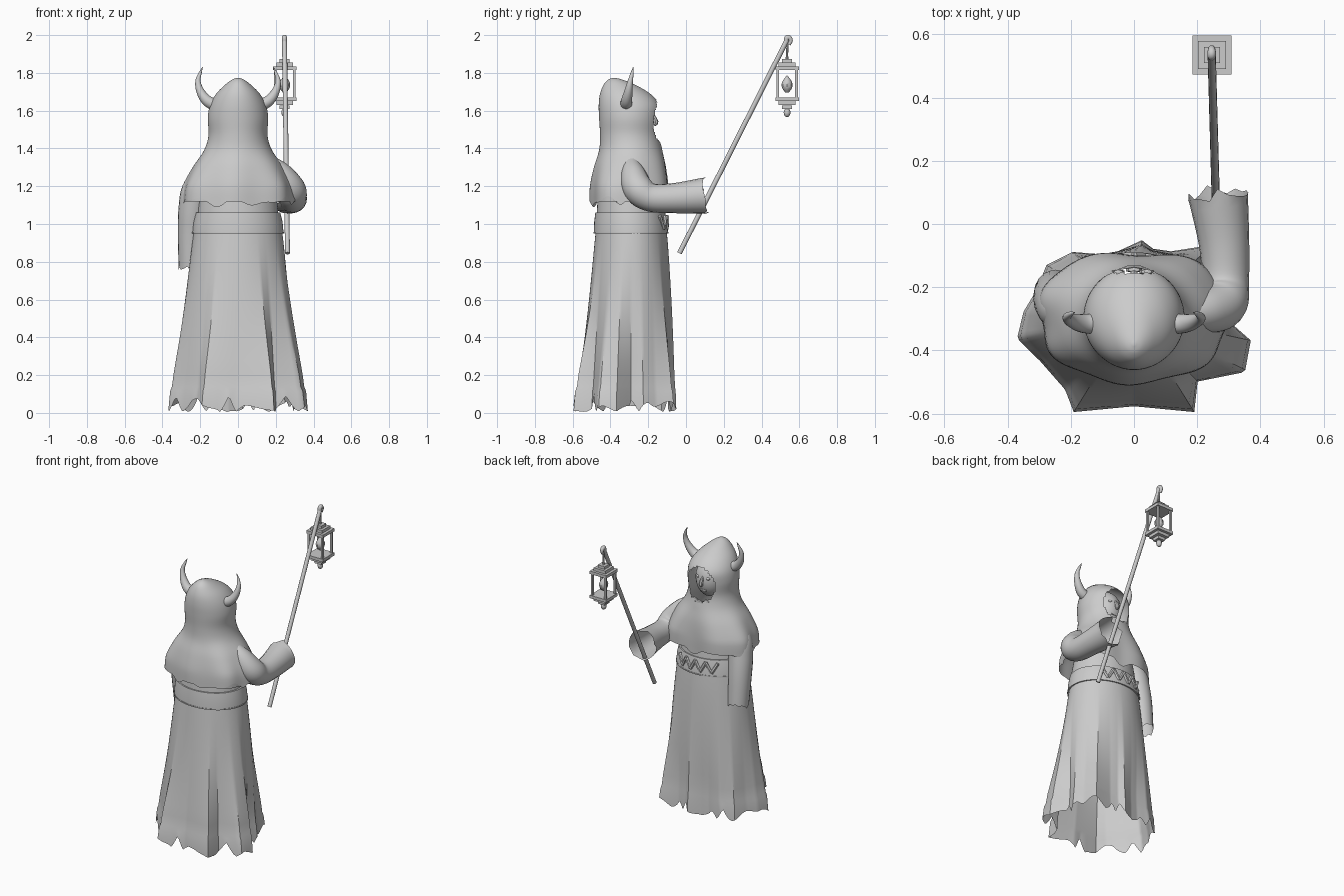
import bpy, bmesh, math, random
from mathutils import Vector, Matrix

random.seed(4)
if "Cube" in bpy.data.objects:
    bpy.data.objects.remove(bpy.data.objects["Cube"])

stone = bpy.data.materials.new("plain grey")
stone.use_nodes = True
GREY = (0.6, 0.6, 0.6, 1)
stone.diffuse_color = GREY
stone.node_tree.nodes["Principled BSDF"].inputs["Base Color"].default_value = GREY
CY = -0.29  # body axis in y


def finish(name, bm, angle=40):
    bmesh.ops.recalc_face_normals(bm, faces=bm.faces)
    me = bpy.data.meshes.new(name)
    bm.to_mesh(me)
    bm.free()
    me.materials.append(stone)
    ob = bpy.data.objects.new(name, me)
    bpy.context.collection.objects.link(ob)
    bpy.ops.object.select_all(action='DESELECT')
    ob.select_set(True)
    bpy.context.view_layer.objects.active = ob
    bpy.ops.object.shade_smooth_by_angle(angle=math.radians(angle))
    return ob


def smooth_rows(rows, steps):
    """Catmull-Rom interpolation of equal-length tuples."""
    out = []
    for i in range(len(rows) - 1):
        p = [Vector(rows[min(max(i + k, 0), len(rows) - 1)]) for k in (-1, 0, 1, 2)]
        for s in range(steps):
            t = s / steps
            out.append(p[1] + 0.5 * t * (p[2] - p[0] + t * (2 * p[0] - 5 * p[1] + 4 * p[2] - p[3]
                       + t * (3 * (p[1] - p[2]) + p[3] - p[0]))))
    return out + [Vector(rows[-1])]


def loft(rings, caps=(False, False)):
    bm = bmesh.new()
    vs = [[bm.verts.new(p) for p in ring] for ring in rings]
    n = len(vs[0])
    for a, b in zip(vs, vs[1:]):
        for i in range(n):
            bm.faces.new((a[i], a[(i + 1) % n], b[(i + 1) % n], b[i]))
    for cap, ring in zip(caps, (vs[0], vs[-1])):
        if cap:
            bm.faces.new(ring)
    return bm


def sweep(name, rows, n=16, steps=6, caps=(True, True), jag=0.0):
    """Round tube along (x, y, z, radius) rows, with an optional ragged end."""
    pts = smooth_rows(rows, steps)
    rings = []
    for i, p in enumerate(pts):
        tan = (pts[min(i + 1, len(pts) - 1)] - pts[max(i - 1, 0)]).to_3d().normalized()
        side = tan.cross(Vector((0.3, 0.2, 1)) if abs(tan.z) < 0.8 else Vector((0, 1, 0))).normalized()
        if i and side.dot(prev) < 0.9:
            side = (prev - tan * prev.dot(tan)).normalized()
        prev, up = side, tan.cross(side)
        ring = []
        for k in range(n):
            a = math.tau * k / n
            q = p.to_3d() + p[3] * (math.cos(a) * side + math.sin(a) * up)
            if i == len(pts) - 1:
                q += tan * random.uniform(-jag, jag)
            ring.append(q)
        rings.append(ring)
    return finish(name, loft(rings, caps))


def box(name, centre, size):
    bm = bmesh.new()
    bmesh.ops.create_cube(bm, size=1, matrix=Matrix.Translation(centre) @ Matrix.Diagonal((*size, 1)))
    return finish(name, bm, 20)


def ball(name, centre, size, u=20, v=12):
    bm = bmesh.new()
    bmesh.ops.create_uvsphere(bm, u_segments=u, v_segments=v, radius=1,
                              matrix=Matrix.Translation(centre) @ Matrix.Diagonal((*size, 1)))
    return finish(name, bm)


# Robe: round at the waist, opening into flat panels with sharp folds
folds = [(0, .28), (12, .31), (26, .30), (42, .335), (60, .235), (74, .22), (84, .24), (104, .21), (118, .22),
         (134, .28), (150, .32), (166, .32), (178, .35), (191, .377), (206, .33), (227, .32), (238, .36),
         (270, .287), (302, .36), (314, .29), (333, .394), (348, .378), (360, .28)]


def fold_radius(deg):
    """Distance from the axis to the straight panel between two fold edges."""
    for (a, r), (b, s) in zip(folds, folds[1:]):
        if a <= deg <= b:
            a, b, d = map(math.radians, (a, b, deg))
            return math.sin(b - a) / (math.sin(b - d) / r + math.sin(d - a) / s)


N = 180
rings = []
for j in range(15):
    t = j / 14
    ring = []
    for i in range(N):
        deg = 360 * i / N
        c, s = math.cos(math.radians(deg)), math.sin(math.radians(deg))
        waist = 1 / math.hypot(c / .232, s / .187)
        plain = 1 / math.hypot(c / .335, s / .26)
        low = plain + (fold_radius(deg) - plain) * min(1, 1.3 * t)
        r = waist + (low - waist) * t ** 0.9
        z = 0.97 * (1 - t)
        if j >= 13:
            tooth = abs((i * 0.07 + 0.35 * math.sin(i * 0.19)) % 1 - 0.5) * 2
            z = (0.005 + (0.06 + 0.025 * math.sin(i * 0.4)) * tooth) if j == 14 else 0.115
        ring.append((r * c, CY + r * s, z))
    rings.append(ring)
finish("robe", loft(rings), 30)


def oval(z, rx, back, front, n=72):
    return [(rx * math.cos(a), (front + back) / 2 + (front - back) / 2 * math.sin(a), z)
            for a in (math.tau * k / n for k in range(n))]


# Torso under the cape
finish("torso", loft([oval(.95, .22, -.475, -.11), oval(1.1, .21, -.47, -.12), oval(1.3, .17, -.45, -.14)]))

# Belt with thickness and rolled lower rim
finish("belt", loft([oval(.955, .215, -.47, -.11), oval(.955, .241, -.488, -.095), oval(1.01, .236, -.486, -.1),
                     oval(1.06, .224, -.48, -.11), oval(1.06, .2, -.46, -.13)]))
finish("belt_rim", loft([oval(.95, .215, -.47, -.12), oval(.95, .243, -.49, -.093),
                         oval(.958, .243, -.49, -.093), oval(.958, .215, -.47, -.12)]))

# Zigzag lacing across the chest side of the belt
for k in range(-4, 4):
    ends = []
    for m in (k, k + 1):
        x = m * 0.036
        y = CY + .191 * math.sqrt(1 - (x / .238) ** 2)
        ends.append((x, y, 0.975 if m % 2 else 1.042, 0.011))
    sweep("belt_lacing", ends, 6, 2)

# Hooded cape: one draped shell (z, half width, back y, chest y)
cape = [(1.105, .298, -.505, -.095), (1.2, .288, -.503, -.095), (1.3, .24, -.485, -.105), (1.39, .18, -.46, -.125),
        (1.47, .156, -.455, -.14), (1.56, .16, -.46, -.135), (1.63, .148, -.462, -.14), (1.69, .115, -.455, -.19),
        (1.74, .065, -.435, -.275), (1.765, .03, -.41, -.34), (1.774, .004, -.385, -.375)]
N = 112
rings = []
for j, (z, rx, back, front) in enumerate(smooth_rows(cape, 5)):
    ring = []
    sag = max(0, min(1, (1.4 - z) / .2))
    for i, (x, y, z) in enumerate(oval(z, rx, back, front, N)):
        a = math.tau * i / N
        square = (.11 if y > CY else .02) * math.sin(2 * a) ** 2
        w = 1 + sag * (square + 0.03 * math.sin(7 * a + 0.6))
        if j == 0:
            z += 0.015 * math.sin(7 * a) + 0.012 * math.sin(11 * a + 1) + .025 * abs(math.cos(a))
        ring.append((x * w, CY + (y - CY) * w, z))
    rings.append(ring)
bm = loft(rings, (False, True))
hole = [f for f in bm.faces if f.calc_center_median().y > -.26
        and math.hypot(f.calc_center_median().x / .1, (f.calc_center_median().z - 1.54) / .115) < 1]
bmesh.ops.delete(bm, geom=hole, context='FACES')
finish("hooded_cape", bm)

# Ragged tabs below the hood opening
for x, z, r in ((-.05, 1.435, .014), (.04, 1.43, .016), (0, 1.42, .018)):
    ball("hood_tatter", (x, -.145 - .15 * abs(x), z), (r * 1.6, .01, r), 6, 4)

# Gaunt face set deep in the hood
ball("head", (0, -.275, 1.55), (.096, .105, .13))
sweep("nose", [(0, -.18, 1.585, .008), (0, -.16, 1.54, .014), (0, -.17, 1.525, .008)], 8, 3)
box("mouth", (0, -.191, 1.49), (.05, .02, .008))
for s in (-1, 1):
    ball("eye", (s * .037, -.185, 1.575), (.014, .01, .009), 10, 6)
    # Curved horns
    sweep("horn", [(s * .105, -.315, 1.625, .034), (s * .16, -.315, 1.65, .03), (s * .198, -.305, 1.7, .022),
                   (s * .212, -.295, 1.755, .014), (s * .2, -.285, 1.8, .008), (s * .187, -.28, 1.83, .001)])

# Sleeves: one raised towards the staff, one hanging from under the cape
sweep("raised_sleeve", [(.165, -.29, 1.335, .035), (.222, -.28, 1.265, .066), (.277, -.252, 1.185, .08),
                        (.289, -.185, 1.14, .075), (.285, -.06, 1.137, .08), (.265, .1, 1.15, .096)],
      20, 6, (True, False), .02)
sweep("hanging_sleeve", [(-.18, -.28, 1.25, .05), (-.222, -.265, 1.18, .075), (-.238, -.25, 1.08, .077),
                         (-.246, -.23, .95, .073), (-.248, -.21, .77, .066)], 20, 6, (True, False), .015)

# Staff with a hook
sweep("staff", [(.262, -.035, .845, .013), (.246, .535, 1.975, .013)], 12, 1)
sweep("staff_hook", [(.246, .53, 1.965, .013), (.246, .533, 1.985, .014), (.246, .546, 1.987, .013),
                     (.246, .555, 1.97, .011), (.246, .545, 1.95, .009)], 10, 4)

# Hanging lantern
LX, LY = .247, .535
sweep("lantern_link", [(LX, LY, 1.865, .008), (LX, LY, 1.9, .006), (LX, LY + .003, 1.955, .006)], 8, 3)
for z, h in ((1.825, .062), (1.845, .044), (1.863, .026), (1.66, .062), (1.64, .044), (1.618, .026)):
    box("lantern_tier", (LX, LY, z), (2 * h, 2 * h, .02))
for sx in (-1, 1):
    for sy in (-1, 1):
        box("lantern_post", (LX + sx * .05, LY + sy * .05, 1.742), (.014, .014, .155))
sweep("lantern_flame", [(LX, LY, 1.695, .008), (LX, LY, 1.72, .026), (LX, LY, 1.75, .027), (LX, LY, 1.785, .003)], 8, 3)
ball("lantern_finial", (LX, LY, 1.59), (.018, .018, .024), 10, 8)
